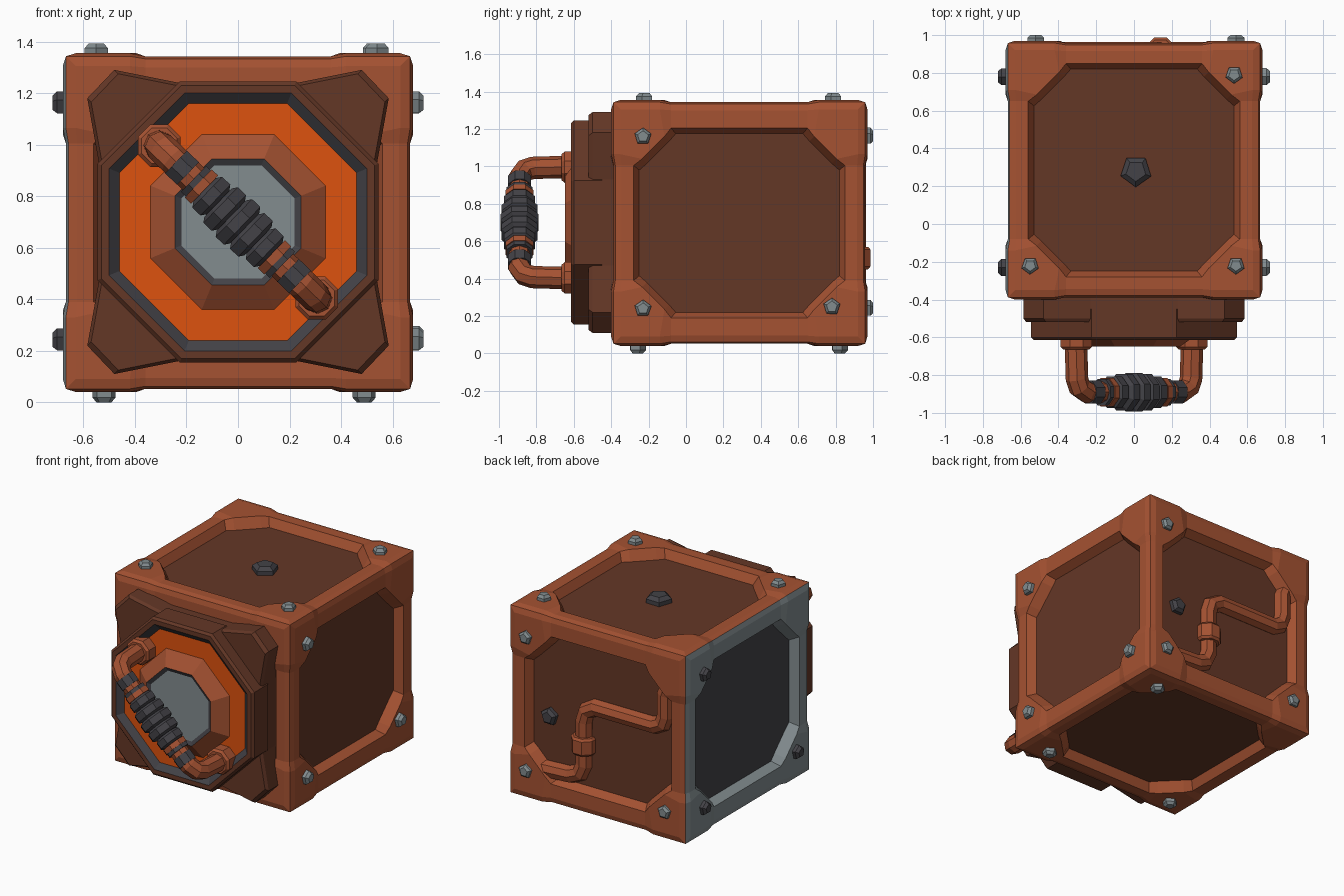
import bpy, bmesh, math
from mathutils import Vector

if "Cube" in bpy.data.objects:
    bpy.data.objects.remove(bpy.data.objects["Cube"])


def lin(c):
    c /= 255
    return c / 12.92 if c <= 0.04045 else ((c + 0.055) / 1.055) ** 2.4


MATS = []
for name, rgb in [("rust", (165, 82, 50)), ("dark_brown", (100, 55, 38)),
                  ("orange", (222, 82, 14)), ("steel_gray", (130, 140, 143)),
                  ("charcoal", (67, 66, 71))]:
    m = bpy.data.materials.new(name)
    m.diffuse_color = (*[lin(c) for c in rgb], 1)
    m.use_nodes = True
    m.node_tree.nodes["Principled BSDF"].inputs["Base Color"].default_value = m.diffuse_color
    MATS.append(m)
RUST, BROWN, ORANGE, STEEL, DARK = range(5)


def finish(name, bm):
    bmesh.ops.remove_doubles(bm, verts=bm.verts, dist=0.0005)
    bmesh.ops.recalc_face_normals(bm, faces=bm.faces)
    me = bpy.data.meshes.new(name)
    bm.to_mesh(me)
    bm.free()
    for m in MATS:
        me.materials.append(m)
    ob = bpy.data.objects.new(name, me)
    bpy.context.collection.objects.link(ob)
    return ob


def bridge(bm, a, b, mat):
    n = len(a)
    for i in range(n):
        f = bm.faces.new((a[i], a[(i + 1) % n], b[(i + 1) % n], b[i]))
        f.material_index = mat


def lathe(name, centre, axis, sides, profile, phase=0.0):
    """profile rows: (radius, height along axis, colour of the band that follows)"""
    bm = bmesh.new()
    q = Vector(axis).to_track_quat('Z', 'Y')
    rings = []
    for r, h, _ in profile:
        rings.append([bm.verts.new(Vector(centre) + q @ Vector((
            r * math.cos(phase + k * math.tau / sides),
            r * math.sin(phase + k * math.tau / sides), h))) for k in range(sides)])
    for i in range(len(rings) - 1):
        bridge(bm, rings[i], rings[i + 1], profile[i][2])
    bm.faces.new(rings[0]).material_index = profile[0][2]
    bm.faces.new(rings[-1]).material_index = profile[-1][2]
    return finish(name, bm)


def tube(name, pts, radius, mat):
    cu = bpy.data.curves.new(name, 'CURVE')
    cu.dimensions = '3D'
    cu.bevel_depth = radius
    cu.bevel_resolution = 2
    cu.use_fill_caps = True
    sp = cu.splines.new('POLY')
    sp.points.add(len(pts) - 1)
    for p, co in zip(sp.points, pts):
        p.co = (*co, 1)
    sp.use_smooth = False
    tmp = bpy.data.objects.new(name + "_path", cu)
    bpy.context.collection.objects.link(tmp)
    bpy.context.view_layer.update()
    me = bpy.data.meshes.new_from_object(tmp)
    bpy.data.objects.remove(tmp)
    bm = bmesh.new()
    bm.from_mesh(me)
    for f in bm.faces:
        f.material_index = mat
        f.smooth = False
    return finish(name, bm)


# crate shell: six framed faces with thick corner pads and recessed panels
C = Vector((0, 0.285, 0.6975))
HALF = (0.68, 0.685, 0.6575)
DEPTH = 0.07
# each loop: five (inset, inset, height) points around one corner
LOOPS = [
    [(.022, .32, -.022), (.012, .26, -.012), (.012, .012, -.012)],
    [(.055, .32, -.012), (.05, .26, 0), (.05, .05, 0)],
    [(.12, .32, -.012), (.165, .285, 0), (.225, .225, 0)],
    [(.15, .345, -DEPTH), (.19, .31, -DEPTH), (.25, .25, -DEPTH)],
]
bm = bmesh.new()
for ax in range(3):
    u, v = (ax + 1) % 3, (ax + 2) % 3
    for s in (-1, 1):
        left = ax == 0 and s < 0
        frame, panel = (STEEL, DARK) if left else (RUST, BROWN)
        rings = []
        for half_loop in LOOPS:
            corner = half_loop + [(b, a, h) for a, b, h in half_loop[1::-1]]
            ring = []
            for su, sv in ((1, 1), (-1, 1), (-1, -1), (1, -1)):
                for du, dv, h in (corner if su * sv > 0 else corner[::-1]):
                    # the frame is a little wider vertically
                    du += 0.03 if u == 2 and du > .1 else 0
                    dv += 0.03 if v == 2 and dv > .1 else 0
                    p = Vector((0, 0, 0))
                    p[ax] = s * (HALF[ax] + h)
                    p[u] = su * (HALF[u] - du)
                    p[v] = sv * (HALF[v] - dv)
                    ring.append(bm.verts.new(C + p))
            rings.append(ring)
        for a, b in zip(rings, rings[1:]):
            bridge(bm, a, b, frame)
        bm.faces.new(rings[-1]).material_index = panel
finish("crate_shell", bm)


# bolts on three corners of each exposed face
def bolt(name, pos, axis, mat, r=0.047, h=0.04):
    lathe(name, pos, axis, 5, [(r, -0.02, mat), (r, h * .55, mat), (r * .65, h, mat)], 0.3)


BOLTS = {
    "right": ((1, 0, 0), STEEL, [(.68, -.23, 1.16), (.68, -.23, .24), (.68, .78, .25)]),
    "left": ((-1, 0, 0), DARK, [(-.68, .78, 1.16), (-.68, .78, .24), (-.68, -.23, .24)]),
    "top": ((0, 0, 1), STEEL, [(.53, .79, 1.353), (-.55, -.22, 1.353), (.54, -.22, 1.353)]),
    "bottom": ((0, 0, -1), STEEL, [(.49, -.26, .04), (.49, .82, .04), (-.52, -.26, .04)]),
    "back": ((0, 1, 0), STEEL, [(.54, .968, 1.16), (.54, .968, .24), (-.52, .968, .24)]),
}
for side, (axis, mat, places) in BOLTS.items():
    for i, p in enumerate(places):
        bolt(f"{side}_bolt_{i + 1}", p, axis, mat, h=0.032 if side == "back" else 0.04)
bolt("top_panel_bolt", (.01, .28, 1.285), (0, 0, 1), DARK, .085, .05)
bolt("back_panel_bolt", (.40, .90, .63), (0, 1, 0), DARK, .06, .045)

# front mounting plate with four chamfered corners
bm = bmesh.new()
rings = []
for y, grow in ((-.32, 0), (-.50, 0), (-.52, -.015)):
    ring = []
    for sx, sz in ((1, 1), (-1, 1), (-1, -1), (1, -1)):
        pts = [(.54, .23), (.585, .48), (.48, .59), (.23, .54)]
        for x, z in (pts if sx * sz > 0 else pts[::-1]):
            ring.append(bm.verts.new((sx * (x + grow), y, .70 + sz * (z + grow))))
    rings.append(ring)
for a, b in zip(rings, rings[1:]):
    bridge(bm, a, b, BROWN)
bm.faces.new(rings[0]).material_index = BROWN
bm.faces.new(rings[-1]).material_index = BROWN
finish("front_plate", bm)

# octagonal hatch (apothem, forward distance, colour)
k = 1 / math.cos(math.pi / 8)
hatch = [(.545, .45, BROWN), (.545, .60, BROWN), (.53, .615, BROWN), (.50, .615, DARK),
         (.46, .58, ORANGE), (.34, .58, RUST), (.245, .648, DARK), (.22, .635, STEEL)]
lathe("octagon_hatch", (0, 0, .70), (0, -1, 0), 8,
      [(a * k, d, m) for a, d, m in hatch], math.pi / 8)

# diagonal handle
D = Vector((.305, 0, -.295)).normalized()
MID = Vector((0, -.89, .70))


def on_handle(s, y):
    p = MID + D * s
    return (p.x, y, p.z)


path = [(-.43, -.57), (-.42, -.82), (-.40, -.865), (-.35, -.89)]
path += [(-s, y) for s, y in path[::-1]]
tube("handle_tube", [on_handle(s, y) for s, y in path], .06, RUST)
for s, side in ((-.425, "upper"), (.425, "lower")):
    lathe(f"{side}_handle_socket", on_handle(s, 0), (0, -1, 0), 8,
          [(.09, .57, RUST), (.09, .65, RUST), (.075, .665, RUST)], math.pi / 8)
    g = 1 if s > 0 else -1
    lathe(f"{side}_handle_band", MID + D * g * .27, D * g, 8,
          [(.066, 0, DARK), (.066, .065, DARK)], math.pi / 8)
    lathe(f"{side}_grip_collar", MID + D * g * .18, D * g, 8,
          [(.082, 0, RUST), (.082, .035, RUST), (.076, .035, DARK), (.076, .06, DARK)],
          math.pi / 8)
grip = []
for i in range(5):
    c = -.144 + i * .072
    r = (.09, .104, .11, .104, .09)[i]
    grip += [(r - .022, c - .036, DARK), (r, c - .022, DARK),
             (r, c + .022, DARK), (r - .022, c + .036, DARK)]
lathe("ribbed_grip", MID, D, 8, grip, math.pi / 8)

# pipe across the back panel
Y = .905
tube("back_pipe", [(.62, Y, .25), (.24, Y, .27), (.17, Y, .30), (.14, Y, .37), (.14, Y, .67),
                   (.12, Y, .74), (.05, Y, .78), (-.40, Y, .78), (-.46, Y, .81),
                   (-.48, Y, .87), (-.48, Y, 1.02), (-.50, Y, 1.07), (-.58, Y, 1.09)], .058, RUST)
lathe("back_pipe_collar", (.14, Y, .51), (0, 0, 1), 8,
      [(.075, -.06, RUST), (.088, -.045, RUST), (.088, .045, RUST), (.075, .06, RUST)],
      math.pi / 8)
